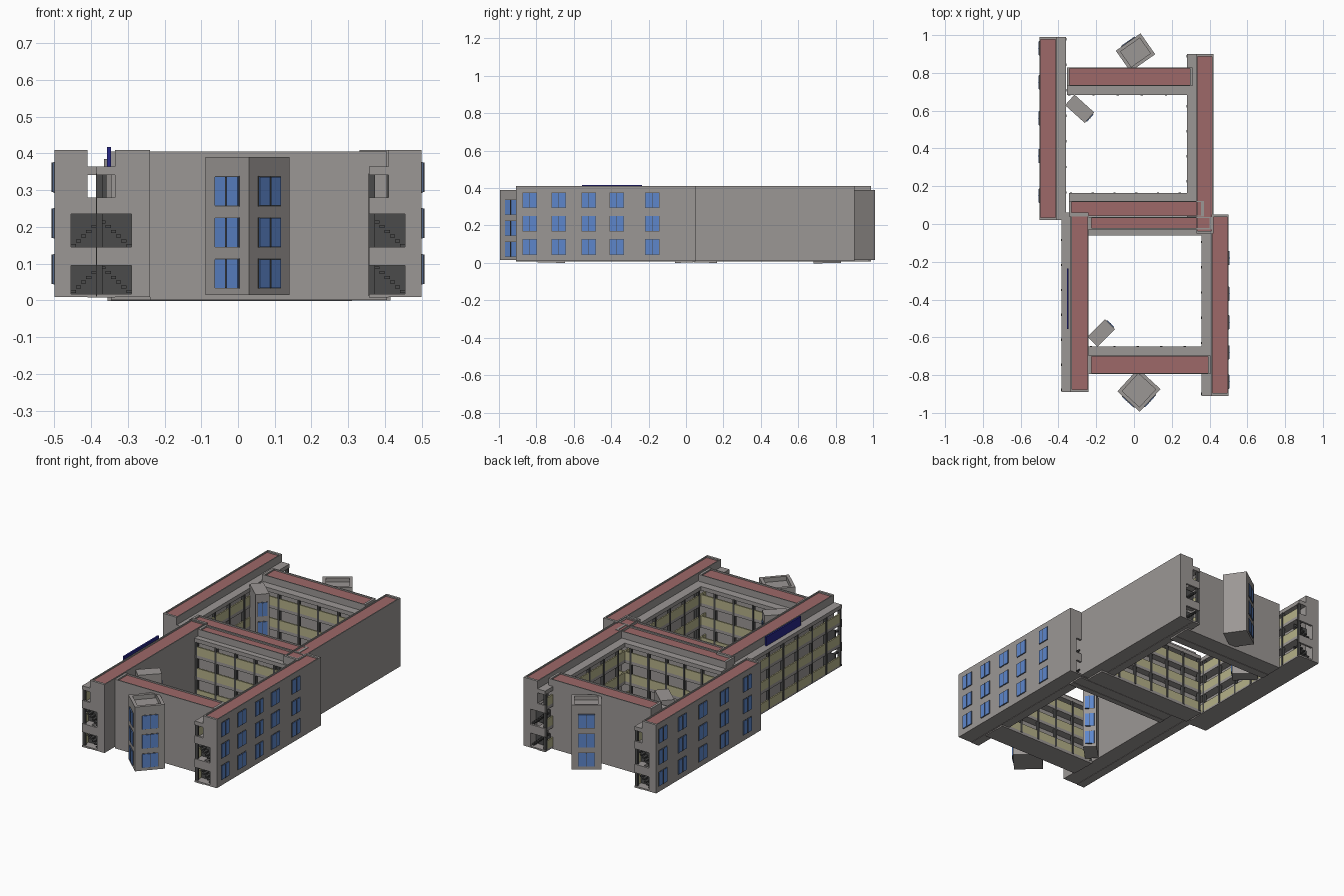
import bpy, bmesh
from math import radians, cos, sin
from mathutils import Matrix, Vector

if "Cube" in bpy.data.objects:
    bpy.data.objects.remove(bpy.data.objects["Cube"])

def material(name, rgb):
    m = bpy.data.materials.new(name)
    m.diffuse_color = (*rgb, 1)
    m.use_nodes = True
    m.node_tree.nodes["Principled BSDF"].inputs["Base Color"].default_value = m.diffuse_color
    return m

RED = material("roof_red", (0.34, 0.14, 0.14))
YELLOW = material("parapet_yellow", (0.46, 0.44, 0.25))
BLUE = material("window_blue", (0.11, 0.24, 0.60))
DARK = material("dark_trim", (0.07, 0.07, 0.07))
NAVY = material("sign_blue", (0.02, 0.02, 0.25))
GREY = material("wall_grey", (0.33, 0.31, 0.30))

def boxes(name, items, mat, matrix=None):
    """One object out of many boxes, each (corner, opposite corner)."""
    bm = bmesh.new()
    for a, b in items:
        a, b = Vector(a), Vector(b)
        size = Vector([max(abs(b[i] - a[i]), 1e-4) for i in range(3)])
        bmesh.ops.create_cube(bm, size=1, matrix=Matrix.Translation((a + b) / 2) @ Matrix.Diagonal((*size, 1)))
    me = bpy.data.meshes.new(name)
    bm.to_mesh(me)
    bm.free()
    me.materials.append(mat)
    ob = bpy.data.objects.new(name, me)
    if matrix:
        ob.matrix_world = matrix
    bpy.context.collection.objects.link(ob)
    return ob

FLOORS = (0.01, 0.135, 0.26)

def block(name, axis, u0, u1, back, front, edge, top=0.41, base=0.01, stairs=False):
    """Long block along an axis: rooms from back to front, open galleries from front to edge."""
    def B(ua, ub, va, vb, za, zb):
        if axis == 'x':
            return (ua, va, za), (ub, vb, zb)
        return (va, ua, za), (vb, ub, zb)
    s = 1 if edge > front else -1
    bay = 0.06 if stairs else 0
    roof = top - 0.012
    walls = [B(u0 + bay, u1 - bay, back, front, base, roof)]
    dark, yellow = [], []
    sv = front - s * 0.045
    if stairs:
        for ua, ub in ((u0, u0 + bay), (u1 - bay, u1)):
            end = ua if ua == u0 else ub
            d = 1 if ua == u0 else -1
            walls.append(B(ua, ub, back, sv, base, roof))
            # spandrels between stair openings
            for za, zb in ((0.095, 0.145), (0.235, 0.28)):
                walls.append(B(end, end + d * 0.012, sv, edge, za, zb))
            walls.append(B(ua, ub, sv, front, 0.28, roof))
            walls.append(B(ua, ub, sv, front, base, base + 0.008))
            # dark back of the stair bay and its steps
            back_u = end + d * 0.05
            for za, zb in ((0.018, 0.095), (0.145, 0.235)):
                dark.append(B(back_u, back_u + d * 0.006, sv, edge - s * 0.005, za, zb))
            for f in (0.02, 0.145):
                for i in range(6):
                    v = sv + s * i * 0.014
                    dark.append(B(end + d * 0.014, back_u, v, v + s * 0.014, f + i * 0.013, f + i * 0.013 + 0.008))
    # roof rim
    e, r = 0.014, 0.006
    walls += [B(u0, u1, back, back + s * r, roof, top), B(u0, u1, front - s * r, front, roof, top),
              B(u0, u0 + e, back, front, roof, top), B(u1 - e, u1, back, front, roof, top)]
    boxes(name + "_roof", [B(u0 + e, u1 - e, back + s * r, front - s * r, roof, roof + 0.004)], RED)
    # gallery slabs, roof and parapets
    for z in FLOORS:
        walls.append(B(u0, u1, front, edge, z - (0.01 if z > 0.1 else 0.01 - base + 0.002), z + 0.008))
        yellow.append(B(u0 + 0.012, u1 - 0.012, edge - s * 0.008, edge, z + 0.008, z + 0.058))
    walls.append(B(u0, u1, front, edge, 0.342, 0.365))
    # gallery posts
    n = max(2, round((u1 - u0) / 0.13))
    for i in range(n + 1):
        u = u0 + 0.012 + (u1 - u0 - 0.024) * i / n
        dark.append(B(u - 0.006, u + 0.006, edge - s * 0.016, edge + s * 0.002, 0.012, 0.345))
    boxes(name + "_walls", walls, GREY)
    boxes(name + "_gallery_parapets", yellow, YELLOW)
    boxes(name + "_posts_and_stairs", dark, DARK)

# four wings along y
block("front_right_wing", 'y', -0.91, 0.05, 0.50, 0.41, 0.357, stairs=True)
block("front_left_wing", 'y', -0.89, 0.06, -0.24, -0.335, -0.385, stairs=True)
block("rear_right_wing", 'y', -0.05, 0.90, 0.42, 0.33, 0.28, stairs=True)
block("rear_left_wing", 'y', 0.02, 0.99, -0.50, -0.41, -0.36, stairs=True)
# four cross bars along x
block("front_bar", 'x', -0.24, 0.405, -0.795, -0.695, -0.648, top=0.405, base=0.002)
block("middle_front_bar", 'x', -0.24, 0.415, 0.038, -0.028, -0.06, top=0.405, base=0.002)
block("middle_rear_bar", 'x', -0.345, 0.37, 0.04, 0.122, 0.165, top=0.405, base=0.002)
block("rear_bar", 'x', -0.355, 0.31, 0.828, 0.73, 0.682, top=0.405, base=0.0)

def windows(name, spots, width, height, matrix):
    """Windows on the local plane y = 0, facing -y; spots are (x, z) centres."""
    glass, frame = [], []
    w, h = width / 2, height / 2
    for x, z in spots:
        glass.append(((x - w, -0.005, z - h), (x + w, 0.002, z + h)))
        frame.append(((x - w - 0.002, -0.002, z - h - 0.002), (x + w + 0.002, 0.002, z + h + 0.002)))
        frame.append(((x - 0.0015, -0.007, z - h), (x + 0.0015, 0, z + h)))
    boxes(name + "_glass", glass, BLUE, matrix)
    boxes(name + "_frames", frame, DARK, matrix)

LEVELS = (0.085, 0.21, 0.335)
Rz = lambda deg: Matrix.Rotation(radians(deg), 4, 'Z')

# outer window walls
windows("right_wall_windows", [(y, z) for y in (-0.835, -0.68, -0.52, -0.37, -0.18) for z in LEVELS],
        0.072, 0.08, Matrix.Translation((0.50, 0, 0)) @ Rz(90))
windows("left_wall_windows", [(-y, z) for y in (0.93, 0.75, 0.56, 0.36, 0.15) for z in LEVELS],
        0.072, 0.08, Matrix.Translation((-0.50, 0, 0)) @ Rz(-90))

def tower(name, cx, cy, sx, sy, deg, faces, wwidth, rim=True):
    """Turned stair tower; faces lists which sides (quarter turns from -y) have windows."""
    M = Matrix.Translation((cx, cy, 0)) @ Rz(deg)
    x, y, t = sx / 2, sy / 2, 0.018
    parts = [((-x, -y, 0.015), (x, y, 0.365 if rim else 0.385))]
    if rim:
        parts += [((-x, -y, 0.365), (x, -y + t, 0.39)), ((-x, y - t, 0.365), (x, y, 0.39)),
                  ((-x, -y + t, 0.365), (-x + t, y - t, 0.39)), ((x - t, -y + t, 0.365), (x, y - t, 0.39))]
    boxes(name, parts, GREY, M)
    for q in faces:
        d = y if q % 2 == 0 else x
        windows(f"{name}_windows_{q}", [(0, z) for z in (0.073, 0.185, 0.297)], wwidth, 0.078,
                M @ Rz(90 * q) @ Matrix.Translation((0, -d, 0)))

tower("front_tower", 0.026, -0.88, 0.163, 0.16, 47.5, (0, 3), 0.085)
tower("rear_tower", 0.008, 0.908, 0.16, 0.135, 35, (2,), 0.085)
tower("rear_court_tower", -0.288, 0.61, 0.14, 0.075, -42, (1,), 0.05, rim=False)
tower("front_court_tower", -0.173, -0.577, 0.13, 0.075, 45, (1,), 0.05, rim=False)

# sign board on the left gallery roof
boxes("sign_board", [((-0.356, -0.555, 0.36), (-0.346, -0.235, 0.417))], NAVY)
